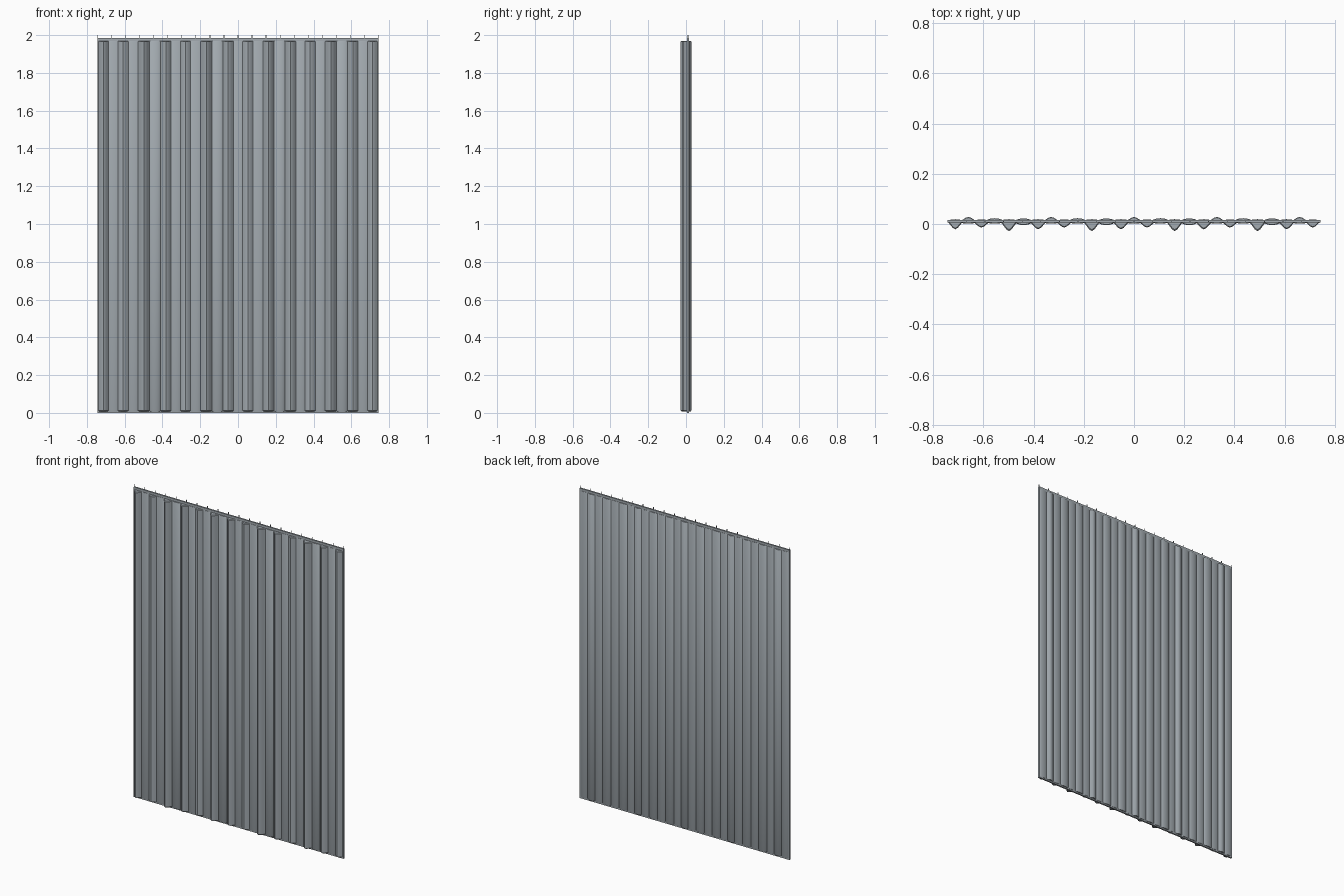
import bpy, bmesh, math

if "Cube" in bpy.data.objects:
    bpy.data.objects.remove(bpy.data.objects["Cube"])

HALF = 0.743      # half width of the panel
MID_Y = 0.010     # plane of the flat hems

cloth_mat = bpy.data.materials.new("slate_cloth")
cloth_mat.diffuse_color = (0.37, 0.41, 0.44, 1)
cloth_mat.use_nodes = True
cloth_mat.node_tree.nodes["Principled BSDF"].inputs["Base Color"].default_value = cloth_mat.diffuse_color

# folds: (centre x, front y, back y), six to each repeat of 0.33
pattern = [(-0.712, -0.021, 0.019), (-0.660, 0.001, 0.028), (-0.608, -0.014, 0.018),
           (-0.555, 0.001, 0.023), (-0.498, -0.028, 0.019), (-0.440, -0.004, 0.022)]
folds = [(x + 0.33 * k, f, b) for k in range(5) for x, f, b in pattern
         if x + 0.33 * k < 0.73]


def finish(name, bm, smooth=False):
    bmesh.ops.recalc_face_normals(bm, faces=bm.faces)
    me = bpy.data.meshes.new(name)
    bm.to_mesh(me)
    bm.free()
    me.materials.append(cloth_mat)
    ob = bpy.data.objects.new(name, me)
    bpy.context.collection.objects.link(ob)
    if smooth:
        bpy.context.view_layer.objects.active = ob
        ob.select_set(True)
        bpy.ops.object.shade_smooth_by_angle(angle=math.radians(35))
        ob.select_set(False)


def add_box(bm, centre, size):
    res = bmesh.ops.create_cube(bm, size=1)
    for v in res["verts"]:
        v.co = [c + a * s for c, a, s in zip(centre, v.co, size)]


def side(u, y):
    """Deep sides swell like a cloth wave, shallow sides are a plain arc."""
    d = y - MID_Y
    arc = math.sqrt(max(0, 1 - u * u))
    wave = (1 + math.cos(math.pi * u)) / 2
    return MID_Y + d * (0.7 * wave + 0.3 * arc if abs(d) > 0.014 else arc)


def add_fold(bm, x, front, back, n=10):
    r = min(0.034, HALF - abs(x))
    us = [-math.cos(math.pi * i / n) for i in range(n + 1)]
    outline = [(u, side(u, front)) for u in us]
    outline += [(u, side(u, back)) for u in us[-2:0:-1]]
    # rows: (height, outline scale) give softly rounded ends
    loops = [[bm.verts.new((x + u * r * s, MID_Y + (y - MID_Y) * s, z))
              for u, y in outline]
             for z, s in [(0.008, 0.85), (0.012, 1), (1.966, 1), (1.970, 0.85)]]
    count = len(outline)
    for a, b in zip(loops, loops[1:]):
        for i in range(count):
            j = (i + 1) % count
            bm.faces.new((a[i], a[j], b[j], b[i]))
    bm.faces.new(loops[0])
    bm.faces.new(loops[-1])


# padded vertical folds, alternately standing forward and back
bm = bmesh.new()
for fold in folds:
    add_fold(bm, *fold)
finish("curtain_folds", bm, smooth=True)

# thin flat cloth joining the folds, showing as hems at top and bottom
bm = bmesh.new()
add_box(bm, (0, MID_Y, 0.9925), (2 * HALF, 0.010, 1.985))
finish("backing_cloth", bm)

# row of thin hooks
bm = bmesh.new()
for i in range(21):
    add_box(bm, (-HALF + 0.001 + (2 * HALF - 0.002) * i / 20, MID_Y, 1.991),
            (0.003, 0.004, 0.018))
finish("hooks", bm)
